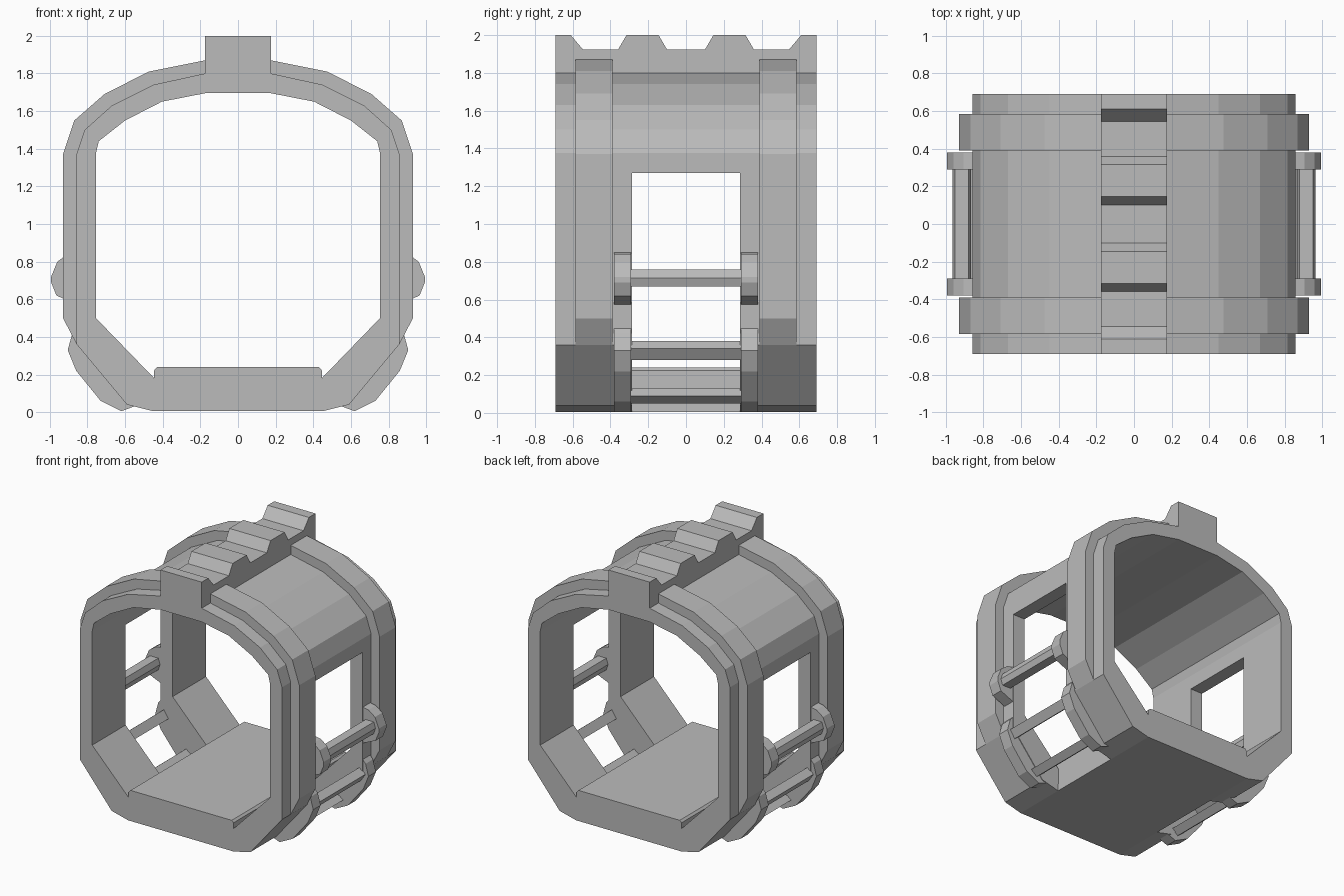
import bpy, bmesh
from mathutils import Vector

if "Cube" in bpy.data.objects:
    bpy.data.objects.remove(bpy.data.objects["Cube"])

grey = bpy.data.materials.new("plain grey")
grey.diffuse_color = (0.5, 0.5, 0.5, 1)
grey.use_nodes = True
grey.node_tree.nodes["Principled BSDF"].inputs["Base Color"].default_value = grey.diffuse_color


def prism(name, profile, a, b, axis="Y"):
    """Extrude a closed outline from a to b: (x, z) along Y or (y, z) along X."""
    bm = bmesh.new()
    put = (lambda p, t: (p[0], t, p[1])) if axis == "Y" else (lambda p, t: (t, p[0], p[1]))
    face = bm.faces.new([bm.verts.new(put(p, a)) for p in profile])
    out = bmesh.ops.extrude_face_region(bm, geom=[face])["geom"]
    shift = Vector((0, b - a, 0) if axis == "Y" else (b - a, 0, 0))
    bmesh.ops.translate(bm, vec=shift, verts=[v for v in out if isinstance(v, bmesh.types.BMVert)])
    bmesh.ops.recalc_face_normals(bm, faces=bm.faces)
    mesh = bpy.data.meshes.new(name)
    bm.to_mesh(mesh)
    bm.free()
    mesh.materials.append(grey)
    ob = bpy.data.objects.new(name, mesh)
    bpy.context.collection.objects.link(ob)
    return ob


def flip(pts):
    return [(-x, z) for x, z in pts]


def band(outer, inner):
    """Closed arch outline from right-hand outer and inner edges, listed top down."""
    return outer[::-1] + flip(outer) + flip(inner)[::-1] + inner


def rect(u0, u1, v0, v1):
    return [(u0, v0), (u1, v0), (u1, v1), (u0, v1)]


outer = [(0.175, 1.80), (0.45, 1.74), (0.67, 1.63), (0.815, 1.50), (0.857, 1.375),
         (0.857, 0.36), (0.59, 0.04), (0.45, 0.005)]
inner = [(0.175, 1.695), (0.405, 1.65), (0.60, 1.55), (0.74, 1.44), (0.755, 1.375),
         (0.755, 0.50), (0.445, 0.18)]
rib = [(0.175, 1.87), (0.475, 1.81), (0.71, 1.69), (0.87, 1.55), (0.93, 1.37),
       (0.93, 0.50), (0.857, 0.36)]

# Main shell with an open window through both sides
shell = prism("shell", band(outer, inner), -0.69, 0.69)
cutter = prism("window_cutter", rect(-1.2, 1.2, -0.2, 1.27), -0.285, 0.285)
cutter.hide_render = True
cutter.hide_viewport = True
cutter.display_type = "WIRE"
cut = shell.modifiers.new("windows", "BOOLEAN")
cut.operation = "DIFFERENCE"
cut.solver = "EXACT"
cut.object = cutter

# Floor slab with trimmed upper corners
half = [(0.45, 0.005), (0.445, 0.225), (0.43, 0.24)]
prism("floor", half + flip(half)[::-1], -0.69, 0.69)

# Toothed rail on the roof
teeth = [(0.69, 2.0), (0.61, 2.0), (0.545, 1.923), (0.36, 1.923), (0.315, 2.0),
         (0.145, 2.0), (0.10, 1.923)]
prism("top_rail", [(-0.69, 1.795)] + flip(teeth) + teeth[::-1] + [(0.69, 1.795)],
      -0.175, 0.175, "X")

# Raised ribs near both ends
for label, y in (("front", -0.585), ("back", 0.39)):
    prism(label + "_rib", band(rib, outer[:6]), y, y + 0.195)

# Side brackets and the rods between them
upper = [(0.85, 0.85), (0.905, 0.84), (0.96, 0.80), (0.993, 0.72), (0.993, 0.69),
         (0.965, 0.62), (0.92, 0.60), (0.85, 0.57)]
lower = [(0.85, 0.455), (0.88, 0.42), (0.905, 0.33), (0.86, 0.22), (0.73, 0.06),
         (0.62, 0.005), (0.54, 0.035), (0.59, 0.05), (0.84, 0.35)]
rods = {"upper_rod": [(0.88, 0.67), (0.95, 0.67), (0.965, 0.715), (0.95, 0.76), (0.88, 0.76), (0.865, 0.715)],
        "middle_rod": [(0.79, 0.32), (0.84, 0.28), (0.88, 0.34), (0.83, 0.38)],
        "lower_rod": [(0.59, 0.09), (0.64, 0.05), (0.69, 0.09), (0.64, 0.13)]}
for side, turn in (("right", list), ("left", flip)):
    for end, y in (("front", -0.38), ("back", 0.29)):
        prism(f"{side}_{end}_upper_bracket", turn(upper), y, y + 0.09)
        prism(f"{side}_{end}_lower_bracket", turn(lower), y, y + 0.09)
    for name, pts in rods.items():
        prism(f"{side}_{name}", turn(pts), -0.30, 0.30)
